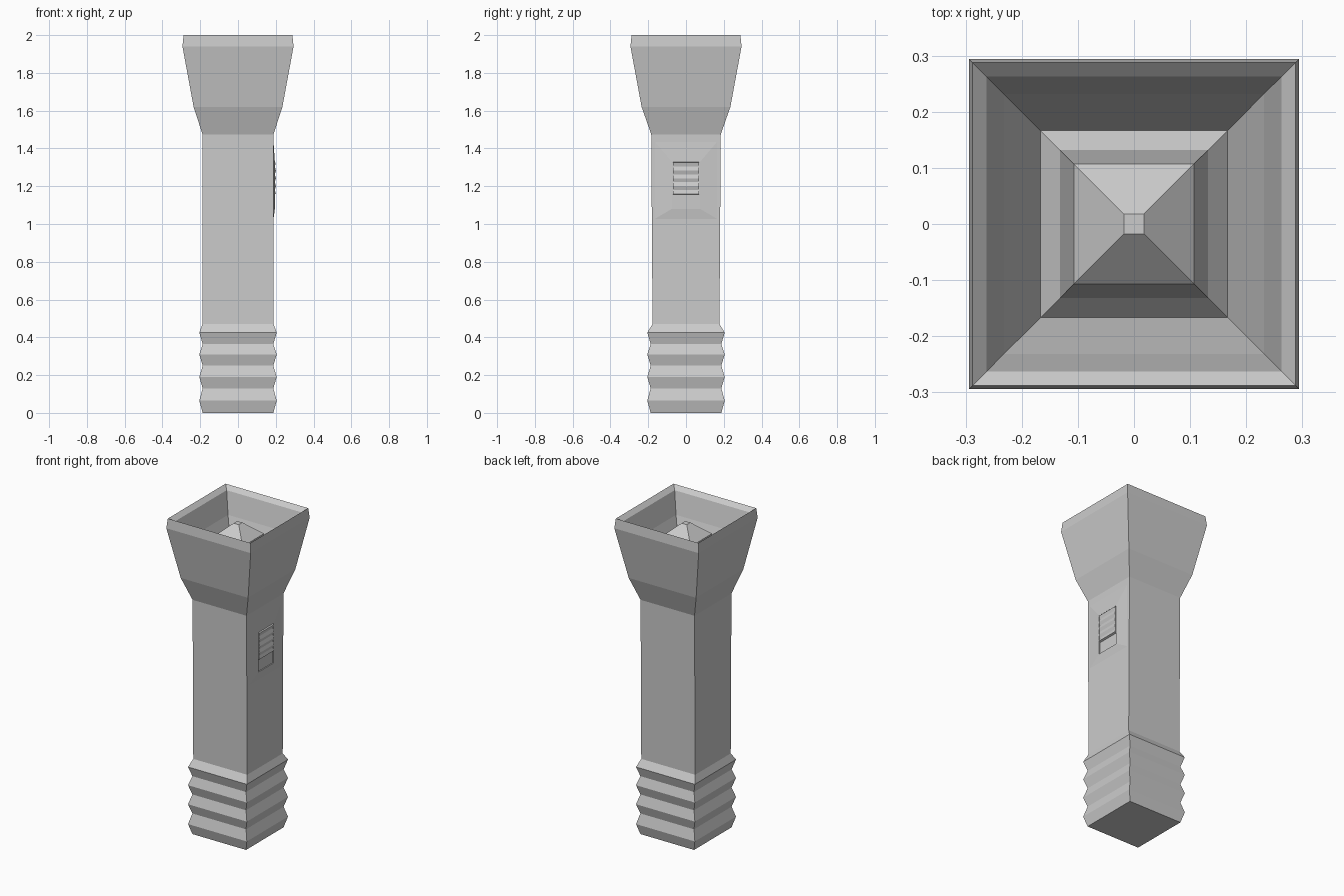
import bpy

if "Cube" in bpy.data.objects:
    bpy.data.objects.remove(bpy.data.objects["Cube"])


def make_object(name, verts, faces):
    mesh = bpy.data.meshes.new(name)
    mesh.from_pydata(verts, [], faces)
    mesh.update()
    obj = bpy.data.objects.new(name, mesh)
    bpy.context.collection.objects.link(obj)
    return obj


def bridge(a, b, n=4):
    """Quads joining two loops of n vertices starting at indices a and b."""
    return [(a + i, a + (i + 1) % n, b + (i + 1) % n, b + i) for i in range(n)]


def square_loft(name, rings, cap_start=False, cap_end=False):
    """Stack rectangular rings given as (half x, half y, z)."""
    verts, faces = [], []
    for hx, hy, z in rings:
        verts += [(-hx, -hy, z), (hx, -hy, z), (hx, hy, z), (-hx, hy, z)]
    for k in range(len(rings) - 1):
        faces += bridge(4 * k, 4 * k + 4)
    if cap_start:
        faces.append((3, 2, 1, 0))
    if cap_end:
        e = len(verts) - 4
        faces.append((e, e + 1, e + 2, e + 3))
    return make_object(name, verts, faces)


# Ribbed tail grip, square barrel, flared head, hollow reflector and bulb
rings = []
grip_z = [0.005, 0.065, 0.13, 0.19, 0.25, 0.31, 0.365, 0.425]
rings.append((0.187, 0.187, 0.0))
for i, z in enumerate(grip_z[1:]):
    h = 0.205 if i % 2 == 0 else 0.187
    rings.append((h, h, z))
rings += [(0.188, 0.177, 0.47), (0.188, 0.184, 1.475)]
head = [(0.235, 1.62), (0.294, 1.94), (0.288, 2.0),
        (0.263, 1.975), (0.232, 1.84), (0.167, 1.66)]
bulb = [(0.167, 1.66), (0.132, 1.70), (0.107, 1.86), (0.018, 1.94)]
rings += [(h, h, z) for h, z in head]
square_loft("flashlight_body", rings, cap_start=True)
square_loft("bulb", [(h, h, z) for h, z in bulb], cap_end=True)


# Raised switch surround on the +x side, with a shallow slot
def side_rect(x, hy, z0, z1):
    return [(x, -hy, z0), (x, hy, z0), (x, hy, z1), (x, -hy, z1)]


verts = (side_rect(0.187, 0.177, 1.02, 1.45)
         + side_rect(0.195, 0.075, 1.08, 1.33)
         + side_rect(0.1885, 0.075, 1.08, 1.33))
make_object("switch_surround", verts,
            bridge(0, 4) + bridge(4, 8) + [(8, 9, 10, 11)])

# Ridged slider sitting in the upper part of the slot
profile = [(0.187, 1.155), (0.200, 1.16)]
for i in range(1, 8):
    profile.append((0.195 if i % 2 else 0.201, 1.16 + 0.0205 * i))
profile += [(0.200, 1.325), (0.187, 1.328)]
n = len(profile)
verts = [(x, y, z) for y in (-0.07, 0.07) for x, z in profile]
faces = bridge(0, n, n) + [tuple(range(n)), tuple(range(2 * n - 1, n - 1, -1))]
faces = [tuple(reversed(f)) for f in faces[:n]] + faces[n:]
make_object("switch_slider", verts, faces)
